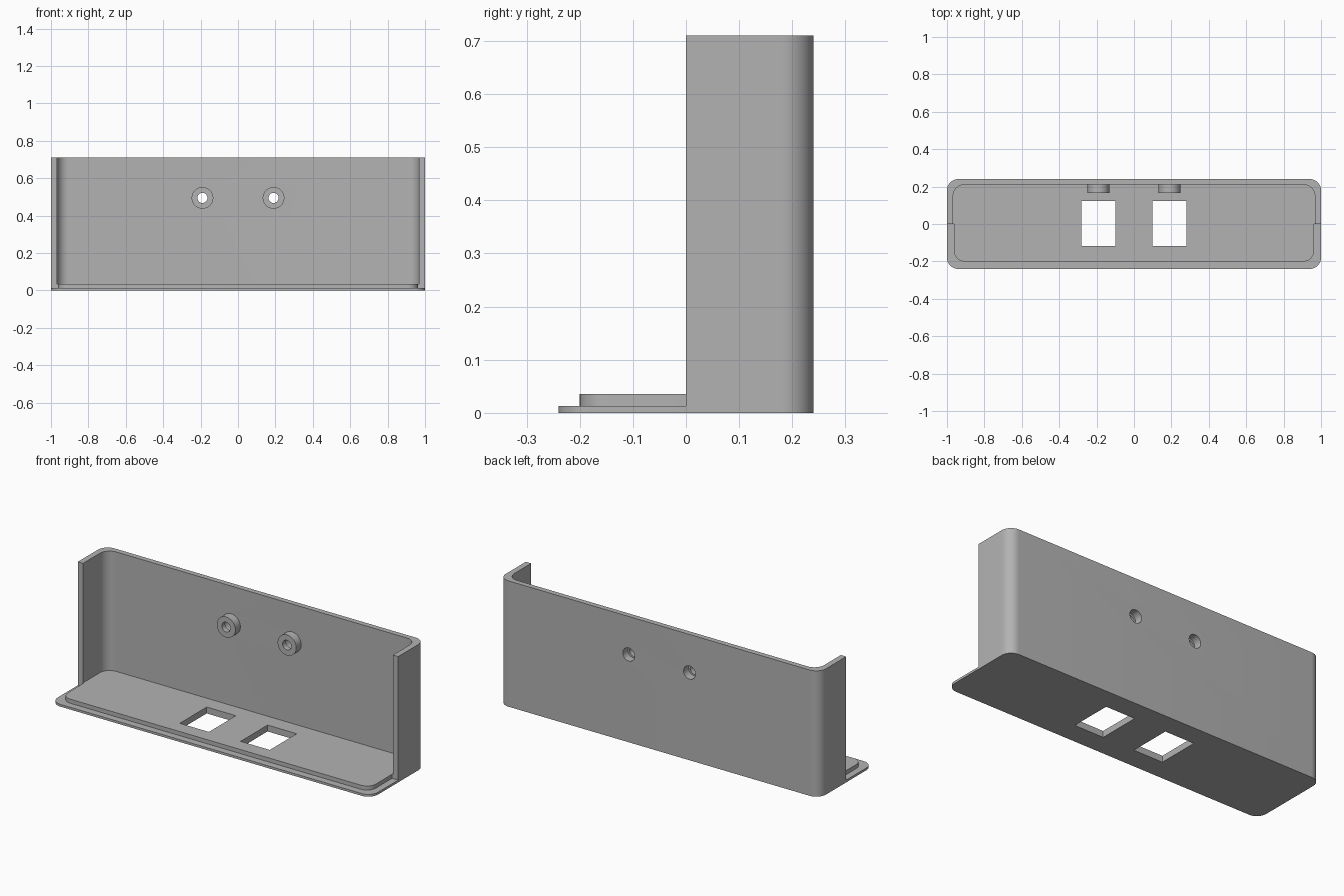
import bpy, bmesh
from math import cos, sin, pi, radians
from mathutils import Matrix, Vector

old = bpy.data.objects.get("Cube")
if old:
    bpy.data.objects.remove(old, do_unlink=True)

grey = bpy.data.materials.new("plain grey")
grey.use_nodes = True
colour = (0.45, 0.45, 0.45, 1)
grey.diffuse_color = colour
grey.node_tree.nodes["Principled BSDF"].inputs["Base Color"].default_value = colour


def finish(name, bm):
    bmesh.ops.recalc_face_normals(bm, faces=bm.faces[:])
    mesh = bpy.data.meshes.new(name)
    bm.to_mesh(mesh)
    bm.free()
    mesh.materials.append(grey)
    ob = bpy.data.objects.new(name, mesh)
    bpy.context.collection.objects.link(ob)
    return ob


def prism(name, outline, z0, z1):
    bm = bmesh.new()
    base = bm.faces.new([bm.verts.new((x, y, z0)) for x, y in outline])
    top = bmesh.ops.extrude_face_region(bm, geom=[base])["geom"]
    bmesh.ops.translate(bm, vec=(0, 0, z1 - z0),
                        verts=[v for v in top if isinstance(v, bmesh.types.BMVert)])
    return finish(name, bm)


def cylinder(name, x, z, radius, y0, y1):
    bm = bmesh.new()
    place = Matrix.Translation(Vector((x, (y0 + y1) / 2, z))) @ Matrix.Rotation(pi / 2, 4, "X")
    bmesh.ops.create_cone(bm, cap_ends=True, segments=48, radius1=radius,
                          radius2=radius, depth=y1 - y0, matrix=place)
    return finish(name, bm)


def corners(half_x, y, radius, steps=12):
    """Two rounded corners at y, running from +x to -x."""
    side = 1 if y > 0 else -1
    arc = [(half_x - radius + radius * cos(i * pi / 2 / steps),
            y + side * radius * (sin(i * pi / 2 / steps) - 1)) for i in range(steps + 1)]
    return arc + [(-px, py) for px, py in reversed(arc)]


def combine(target, tool, operation):
    mod = target.modifiers.new("combine", "BOOLEAN")
    mod.operation = operation
    mod.solver = "EXACT"
    mod.object = tool
    bpy.context.view_layer.objects.active = target
    bpy.ops.object.modifier_apply(modifier=mod.name)
    bpy.data.objects.remove(tool, do_unlink=True)


HEIGHT, HALF_DEPTH = 0.71, 0.24
RIM_TOP, FLOOR_TOP = 0.013, 0.036

# Rounded block that becomes the open housing
outline = corners(1, HALF_DEPTH, 0.06) + corners(1, -HALF_DEPTH, 0.06)[::-1]
body = prism("open_housing", outline, 0, HEIGHT)

# Cut the front away around the raised floor lip
lip = corners(0.962, -0.2, 0.055)
surround = [(2, 0), (0.962, 0)] + lip + [(-0.962, 0), (-2, 0), (-2, -1), (2, -1)]
combine(body, prism("front_cutter", surround, RIM_TOP, 1), "DIFFERENCE")

# Hollow the inside above the floor
cavity = [(0.967, -0.9)] + corners(0.967, 0.21, 0.06) + [(-0.967, -0.9)]
combine(body, prism("cavity_cutter", cavity, FLOOR_TOP, 1.2), "DIFFERENCE")

for x in (-0.19, 0.19):
    # Screw boss with through hole and wider recess from the back
    combine(body, cylinder("screw_boss", x, 0.495, 0.058, 0.165, 0.225), "UNION")
    combine(body, cylinder("screw_hole", x, 0.495, 0.027, 0.1, 0.3), "DIFFERENCE")
    combine(body, cylinder("screw_recess", x, 0.495, 0.037, 0.195, 0.35), "DIFFERENCE")
    # Rectangular floor opening
    opening = [(x - 0.091, -0.118), (x + 0.091, -0.118), (x + 0.091, 0.122), (x - 0.091, 0.122)]
    combine(body, prism("floor_opening", opening, -0.1, 0.1), "DIFFERENCE")

bpy.ops.object.select_all(action="DESELECT")
body.select_set(True)
bpy.context.view_layer.objects.active = body
bpy.ops.object.shade_smooth_by_angle(angle=radians(30))
